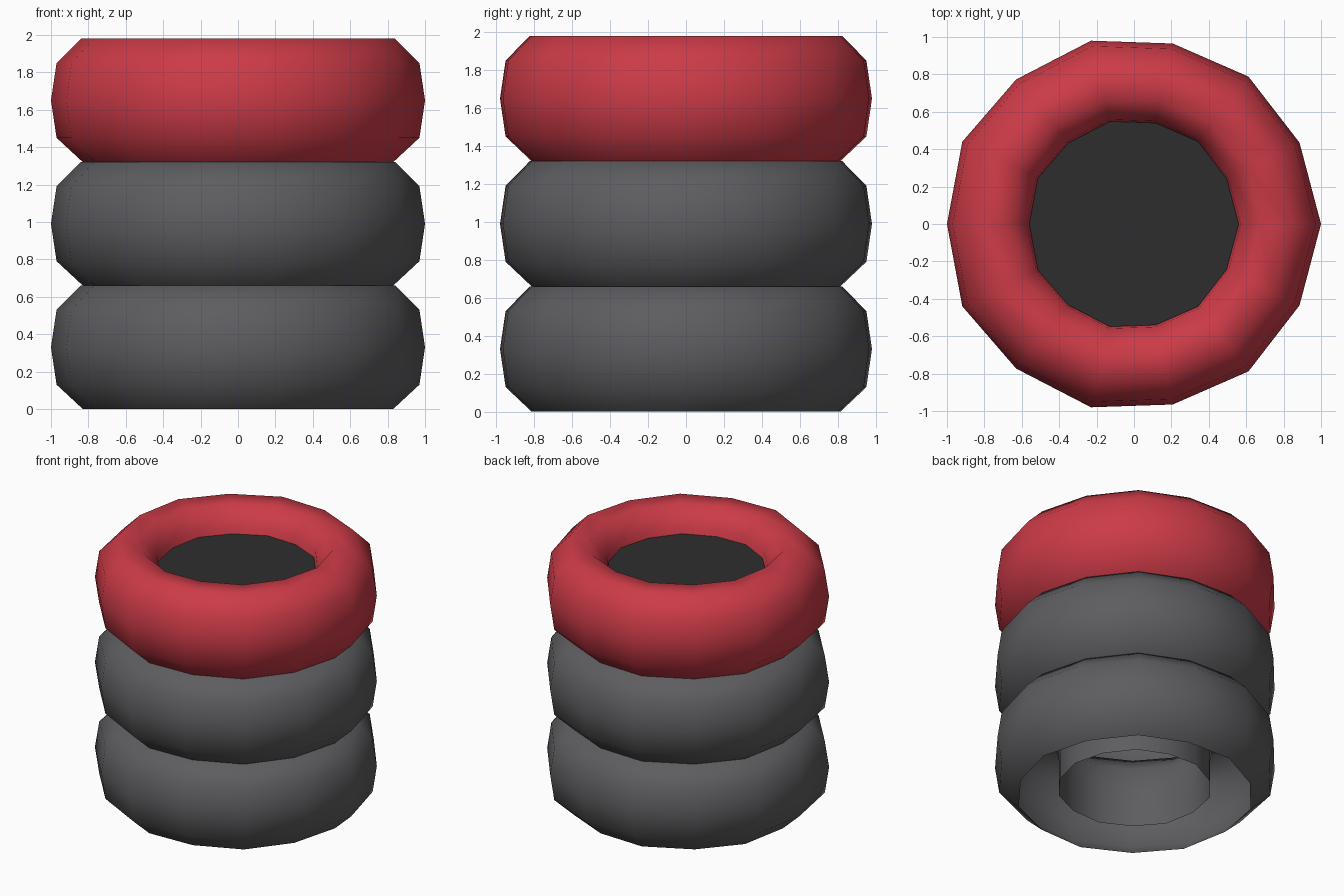
import bpy
import bmesh

if "Cube" in bpy.data.objects:
    bpy.data.objects.remove(bpy.data.objects["Cube"])


def material(name, rgb):
    m = bpy.data.materials.new(name)
    m.diffuse_color = (*rgb, 1.0)
    m.use_nodes = True
    m.node_tree.nodes["Principled BSDF"].inputs["Base Color"].default_value = m.diffuse_color
    return m


red = material("red rubber", (0.60, 0.043, 0.063))
grey = material("grey rubber", (0.110, 0.109, 0.116))
dark = material("dark cap", (0.027, 0.027, 0.027))

# Slightly uneven 14-sided outline: back half, then mirrored to the front
half = [(1, 0), (.885, .435), (.612, .788), (.207, .965),
        (-.23, .98), (-.63, .773), (-.918, .44), (-1, 0)]
outline = half + [(x, -y) for x, y in half[-2:0:-1]]

# Tyre cross-section (radius, height): open underneath, tucked into the hole
section = [(.83, 0), (.97, .13), (1, .33), (.97, .53), (.84, .66),
           (.68, .66), (.57, .53), (.54, .33), (.54, .05)]
TYRE_HEIGHT = 0.66


def make_object(name, bm, mat):
    mesh = bpy.data.meshes.new(name)
    for f in bm.faces:
        f.smooth = True
    bm.to_mesh(mesh)
    bm.free()
    mesh.materials.append(mat)
    ob = bpy.data.objects.new(name, mesh)
    bpy.context.collection.objects.link(ob)
    return ob


def ring(bm, r, z):
    return [bm.verts.new((x * r, y * r, z)) for x, y in outline]


def tyre(name, z, mat):
    bm = bmesh.new()
    rings = [ring(bm, r, h) for r, h in section]
    n = len(outline)
    for a, b in zip(rings, rings[1:]):
        for i in range(n):
            j = (i + 1) % n
            bm.faces.new((a[i], a[j], b[j], b[i]))
    ob = make_object(name, bm, mat)
    ob.location.z = z


# Stack of three tyres
for i, (name, mat) in enumerate([("bottom_tyre", grey), ("middle_tyre", grey),
                                 ("top_tyre", red)]):
    tyre(name, i * TYRE_HEIGHT, mat)

# Dark cap closing the hole of the top tyre
bm = bmesh.new()
bm.faces.new(ring(bm, .56, 1.80))
make_object("hole_cap", bm, dark)
